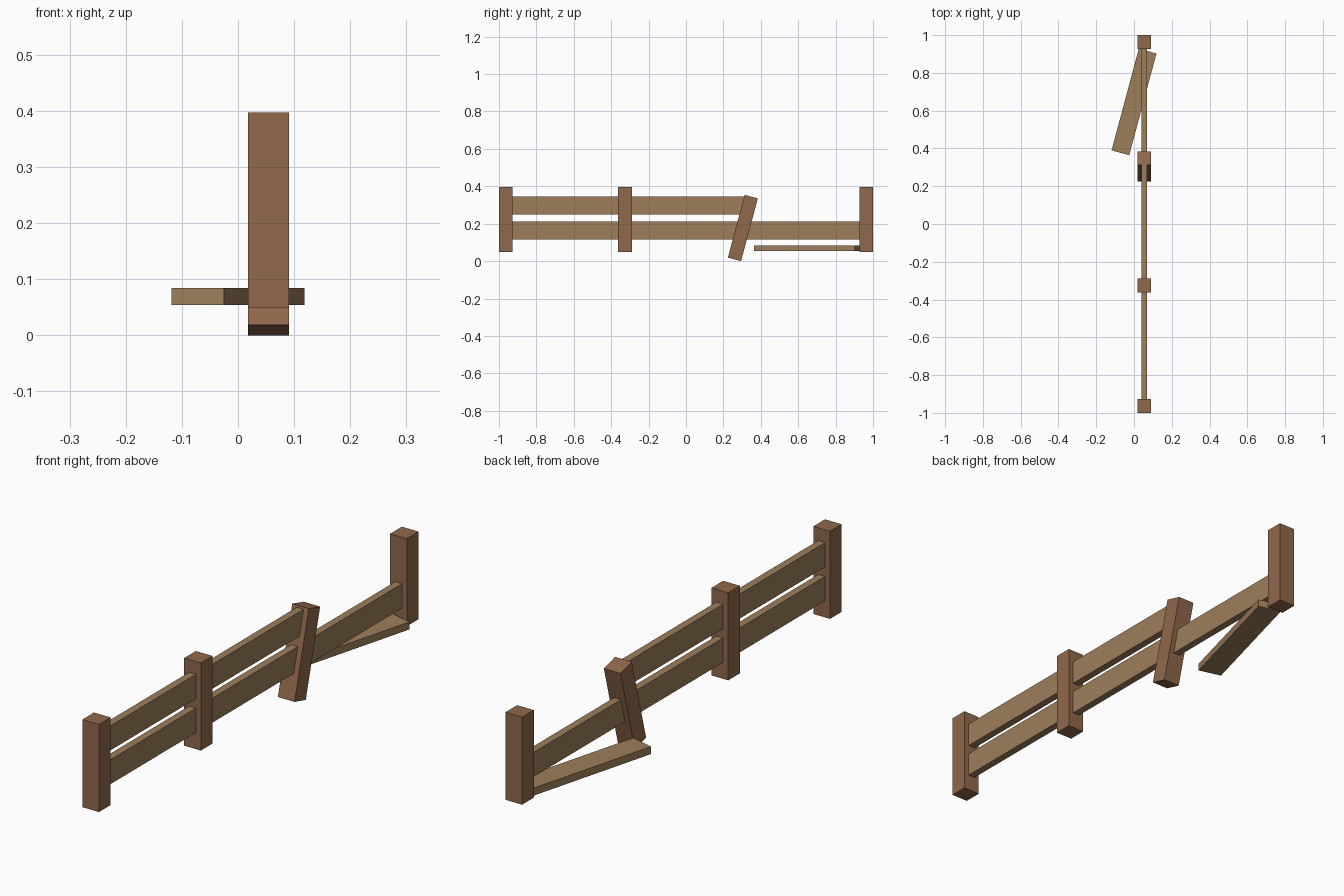
import bpy
from math import radians

if "Cube" in bpy.data.objects:
    bpy.data.objects.remove(bpy.data.objects["Cube"])


def material(name, rgb):
    m = bpy.data.materials.new(name)
    m.diffuse_color = (*rgb, 1)
    m.use_nodes = True
    m.node_tree.nodes["Principled BSDF"].inputs["Base Color"].default_value = m.diffuse_color
    return m


POST_WOOD = material("post_wood", (0.28, 0.14, 0.07))
RAIL_WOOD = material("rail_wood", (0.34, 0.21, 0.105))
X = 0.0545                # fence line
W, H = 0.073, 0.347       # post width and height
T, D = 0.03, 0.097        # rail thickness and depth


def box(name, size, loc, mat, rot=(0, 0, 0)):
    bpy.ops.mesh.primitive_cube_add(size=1, location=loc)
    ob = bpy.context.object
    ob.name = name
    ob.scale = size
    bpy.ops.object.transform_apply(location=False, rotation=False, scale=True)
    ob.rotation_euler = [radians(a) for a in rot]
    ob.data.materials.append(mat)
    return ob


def rail(name, y0, y1, z):
    box(name, (T, y1 - y0, D), (X, (y0 + y1) / 2, z), RAIL_WOOD)


# upright posts
for name, y in (("front_post", -0.9635), ("middle_post", -0.326), ("back_post", 0.9635)):
    box(name, (W, W, H), (X, y, 0.05 + H / 2), POST_WOOD)

# post leaning backwards
box("leaning_post", (W, W, H), (X, 0.304, 0.177), POST_WOOD, (-15, 0, 0))

# rails between the posts
LOW, HIGH = 0.164, 0.298
rail("front_lower_rail", -0.927, -0.362, LOW)
rail("front_upper_rail", -0.927, -0.362, HIGH)
rail("middle_lower_rail", -0.29, 0.284, LOW)
rail("middle_upper_rail", -0.29, 0.312, HIGH)
rail("back_lower_rail", 0.325, 0.927, LOW)

# fallen rail lying flat
box("fallen_rail", (D, 0.557, T), (0, 0.646, 0.069), RAIL_WOOD, (0, 0, -15))
